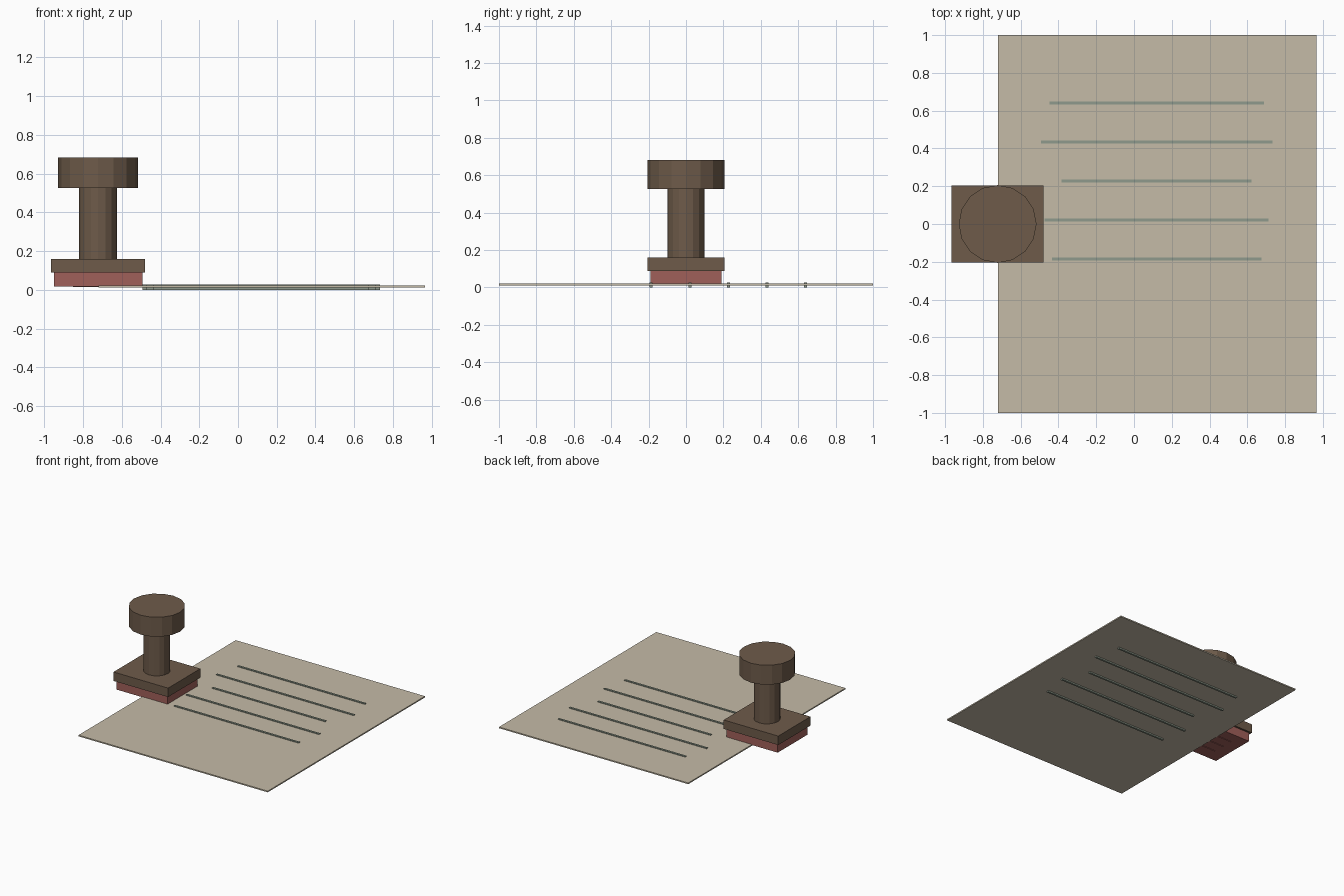
import bpy
import bmesh
from mathutils import Matrix

if "Cube" in bpy.data.objects:
    bpy.data.objects.remove(bpy.data.objects["Cube"])


def material(name, rgb):
    """Flat material from 0-255 sRGB values."""
    def lin(c):
        c /= 255
        return c / 12.92 if c <= 0.04045 else ((c + 0.055) / 1.055) ** 2.4
    m = bpy.data.materials.new(name)
    m.diffuse_color = (*[lin(c) for c in rgb], 1)
    m.use_nodes = True
    m.node_tree.nodes["Principled BSDF"].inputs["Base Color"].default_value = m.diffuse_color
    return m


PAPER = material("parchment", (197, 187, 167))
INK = material("grey green ink", (143, 154, 140))
WOOD = material("brown wood", (110, 91, 74))
RUBBER = material("red rubber", (160, 96, 90))


def finish(name, bm, mat):
    mesh = bpy.data.meshes.new(name)
    bm.to_mesh(mesh)
    bm.free()
    mesh.materials.append(mat)
    obj = bpy.data.objects.new(name, mesh)
    bpy.context.collection.objects.link(obj)
    return obj


def box(name, x, y, z, mat):
    """Box from (min, max) ranges on each axis."""
    bm = bmesh.new()
    centre = [(a + b) / 2 for a, b in (x, y, z)]
    size = [b - a for a, b in (x, y, z)]
    bmesh.ops.create_cube(
        bm, size=1, matrix=Matrix.Translation(centre) @ Matrix.Diagonal((*size, 1)))
    return finish(name, bm, mat)


def cylinder(name, x, radius, z, mat, sides=16):
    bm = bmesh.new()
    bmesh.ops.create_cone(
        bm, cap_ends=True, segments=sides, radius1=radius, radius2=radius,
        depth=z[1] - z[0], matrix=Matrix.Translation((x, 0, sum(z) / 2)))
    return finish(name, bm, mat)


# Sheet of paper
box("paper_sheet", (-0.72, 0.965), (-1, 1), (0.011, 0.021), PAPER)

# Written lines, passing through the sheet
for i, half in enumerate((0.568, 0.613, 0.503, 0.593, 0.555)):
    y = 0.64 - 0.2065 * i
    box(f"written_line_{i + 1}", (0.12 - half, 0.12 + half),
        (y - 0.008, y + 0.008), (0.0, 0.027), INK)

# Stamp resting on the left edge of the sheet
CX = -0.722
box("stamp_pad", (CX - 0.228, CX + 0.228), (-0.19, 0.19), (0.017, 0.09), RUBBER)
box("stamp_base", (CX - 0.243, CX + 0.243), (-0.205, 0.205), (0.088, 0.16), WOOD)
cylinder("stamp_stem", CX, 0.098, (0.155, 0.53), WOOD)
cylinder("stamp_knob", CX, 0.206, (0.526, 0.682), WOOD)

# Shallow ridges under the pad
for i in range(3):
    y = 0.09 * (i - 1)
    box(f"pad_ridge_{i + 1}", (CX - 0.13, CX + 0.13),
        (y - 0.012, y + 0.012), (0.013, 0.018), RUBBER)
